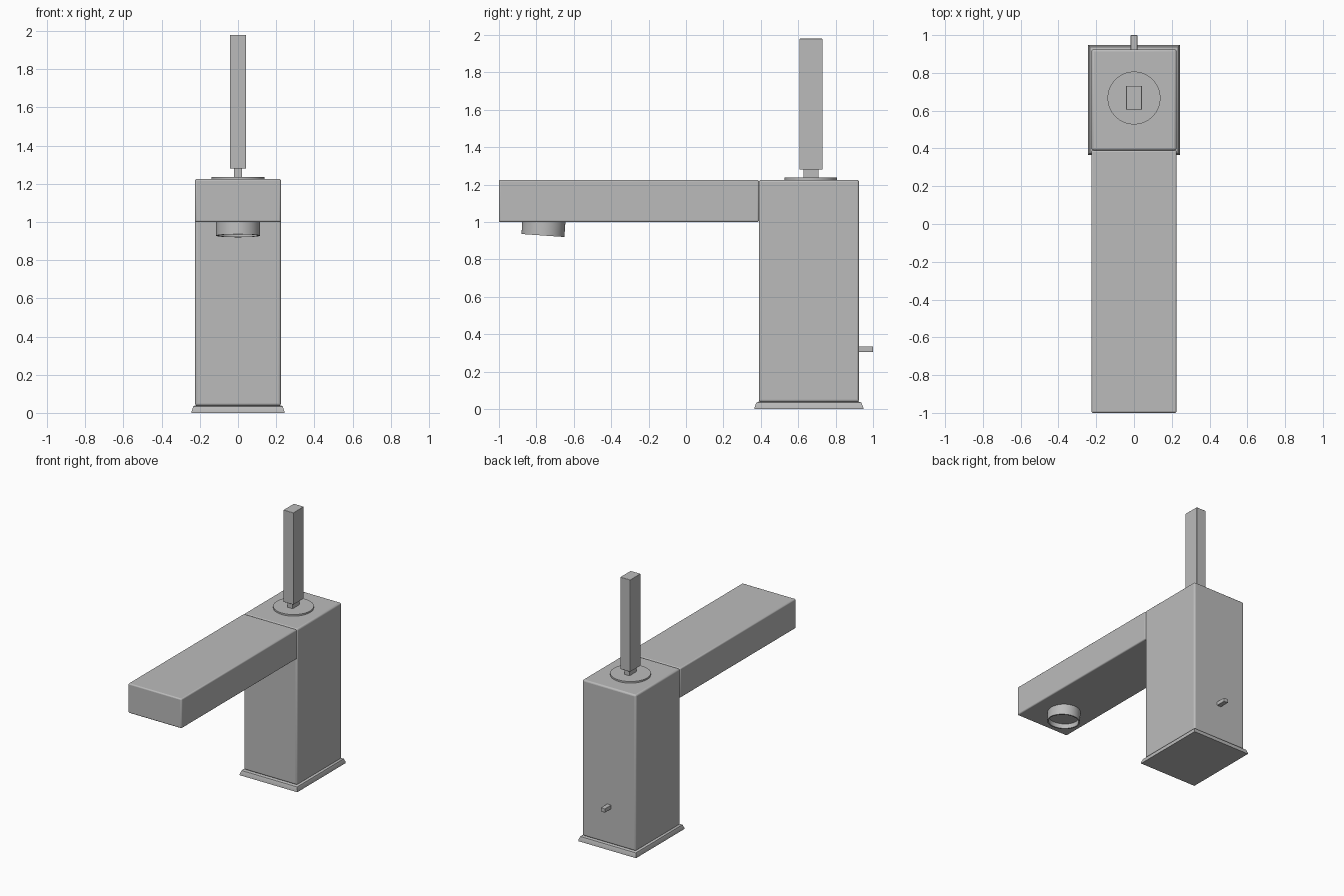
import bpy, bmesh, math
from mathutils import Matrix, Vector

cube = bpy.data.objects.get("Cube")
if cube:
    bpy.data.objects.remove(cube, do_unlink=True)

metal = bpy.data.materials.new("grey metal")
metal.use_nodes = True
GREY = (0.5, 0.5, 0.5, 1)
metal.diffuse_color = GREY
metal.node_tree.nodes["Principled BSDF"].inputs["Base Color"].default_value = GREY


def finish(name, bm, bevel=0.0):
    """Turn a bmesh into a named object with optional rounded edges."""
    bmesh.ops.recalc_face_normals(bm, faces=bm.faces)
    me = bpy.data.meshes.new(name)
    bm.to_mesh(me)
    bm.free()
    me.materials.append(metal)
    ob = bpy.data.objects.new(name, me)
    bpy.context.collection.objects.link(ob)
    if bevel:
        mod = ob.modifiers.new("rounded edges", 'BEVEL')
        mod.width, mod.segments = bevel, 3
        mod.limit_method = 'ANGLE'
    bpy.ops.object.select_all(action='DESELECT')
    ob.select_set(True)
    bpy.context.view_layer.objects.active = ob
    bpy.ops.object.shade_smooth_by_angle(angle=math.radians(35))
    return ob


def box(name, half_x, y0, y1, z0, z1, bevel=0.0):
    bm = bmesh.new()
    bmesh.ops.create_cube(bm, size=1)
    for v in bm.verts:
        v.co = Vector((v.co.x * 2 * half_x,
                       y0 + (v.co.y + 0.5) * (y1 - y0),
                       z0 + (v.co.z + 0.5) * (z1 - z0)))
    return finish(name, bm, bevel)


def lathe(name, profile, matrix, steps=48):
    """Spin (radius, height) points about the local z axis."""
    bm = bmesh.new()
    verts = [bm.verts.new((r, 0, z)) for r, z in profile]
    edges = [bm.edges.new(p) for p in zip(verts, verts[1:])]
    bmesh.ops.spin(bm, geom=verts + edges, cent=(0, 0, 0), axis=(0, 0, 1),
                   angle=math.tau, steps=steps)
    bmesh.ops.remove_doubles(bm, verts=bm.verts, dist=1e-5)
    bm.transform(matrix)
    return finish(name, bm)


# Main body and spout
box("body", 0.225, 0.39, 0.925, 0.038, 1.225, 0.012)
box("spout", 0.225, -1.0, 0.39, 1.0, 1.225, 0.009)

# Flared base plate: stacked rectangles (half x, half y, z)
bm = bmesh.new()
rings = []
for hx, hy, z in [(0.243, 0.291, 0), (0.243, 0.291, 0.008),
                  (0.234, 0.281, 0.034), (0.222, 0.266, 0.040)]:
    rings.append([bm.verts.new((sx * hx, 0.657 + sy * hy, z))
                  for sx, sy in ((-1, -1), (1, -1), (1, 1), (-1, 1))])
for low, high in zip(rings, rings[1:]):
    for i in range(4):
        j = (i + 1) % 4
        bm.faces.new((low[i], low[j], high[j], high[i]))
bm.faces.new(rings[0][::-1])
bm.faces.new(rings[-1])
finish("base_plate", bm)

# Tilted outlet ring with a recessed face under the spout
tilt = Matrix.Translation((0, -0.765, 0.928)) @ Matrix.Rotation(math.radians(-4), 4, 'X')
lathe("outlet", [(0, 0.035), (0.105, 0.035), (0.105, 0), (0.115, 0),
                 (0.115, 0.09), (0, 0.09)], tilt)

# Lever on its round plate
lathe("lever_plate", [(0, 0), (0.14, 0), (0.14, 0.017), (0, 0.017)],
      Matrix.Translation((0, 0.667, 1.22)), 64)
box("lever_neck", 0.021, 0.627, 0.709, 1.23, 1.285)
box("lever", 0.042, 0.606, 0.731, 1.28, 1.98, 0.003)

# Small drain pull at the back
box("drain_pull", 0.018, 0.92, 1.0, 0.305, 0.335, 0.003)
